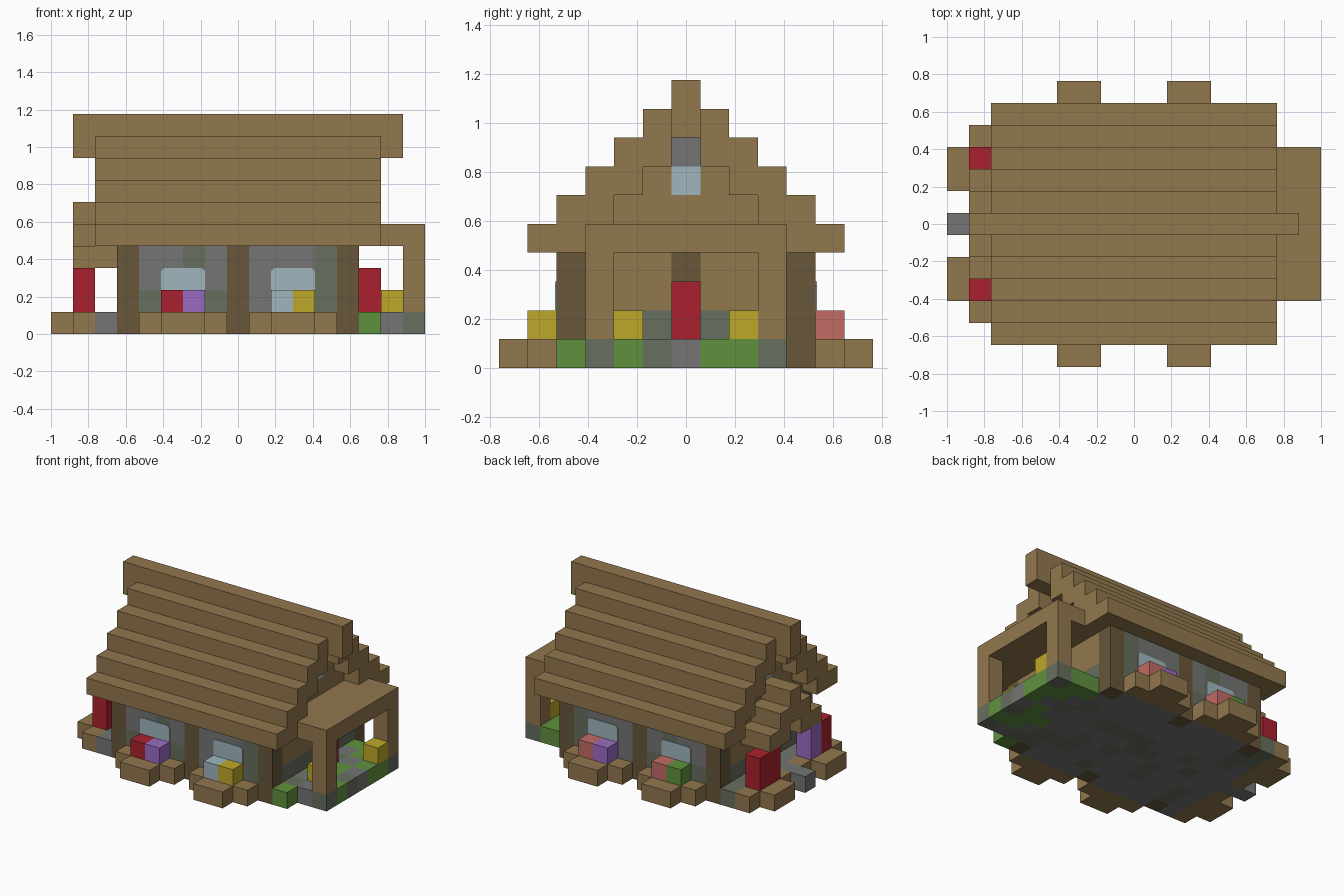
import bpy, bmesh, random
from mathutils import Vector

random.seed(4)
if "Cube" in bpy.data.objects:
    bpy.data.objects.remove(bpy.data.objects["Cube"])

U = 2 / 17  # one building block


def linear(c):
    c /= 255
    return c / 12.92 if c <= 0.04045 else ((c + 0.055) / 1.055) ** 2.4


def material(name, r, g, b):
    m = bpy.data.materials.new(name)
    col = (linear(r), linear(g), linear(b), 1)
    m.use_nodes = True
    m.diffuse_color = col
    m.node_tree.nodes["Principled BSDF"].inputs["Base Color"].default_value = col
    return m


MATS = {n: material(n, *c) for n, c in {
    "planks": (146, 120, 78), "dark_log": (104, 86, 58), "stone": (115, 117, 115),
    "mossy_stone": (103, 110, 94), "grass": (96, 145, 63), "red": (170, 33, 46),
    "yellow": (190, 169, 42), "pale_blue": (160, 182, 189),
    "purple": (155, 108, 195), "pink": (194, 107, 100)}.items()}
ORDER = list(MATS)


def new_object(name, bm, mats):
    me = bpy.data.meshes.new(name)
    bm.to_mesh(me)
    bm.free()
    for m in mats:
        me.materials.append(MATS[m])
    ob = bpy.data.objects.new(name, me)
    bpy.context.collection.objects.link(ob)
    return ob


def box(name, mat, xs, ys, zs):
    """Box covering inclusive block ranges."""
    bm = bmesh.new()
    bmesh.ops.create_cube(bm, size=1)
    rng = ((xs[0] - .5, xs[1] + .5), (ys[0] - .5, ys[1] + .5), (zs[0], zs[1] + 1))
    for v in bm.verts:
        v.co = Vector([(a if c < 0 else b) * U for c, (a, b) in zip(v.co, rng)])
    return new_object(name, bm, [mat])


def blocks(name, cells):
    """Joined blocks {(x, y, z): colour} with only the outer faces."""
    bm = bmesh.new()
    used = sorted(set(cells.values()))
    for pos, mat in cells.items():
        centre = Vector(pos) + Vector((0, 0, .5))
        for axis in range(3):
            for s in (-1, 1):
                n = Vector([s if a == axis else 0 for a in range(3)])
                if tuple(int(p + d) for p, d in zip(pos, n)) in cells:
                    continue
                a = Vector([1 if k == (axis + 1) % 3 else 0 for k in range(3)])
                b = n.cross(a)
                f = bm.faces.new([bm.verts.new((centre + (n + a * p + b * q) / 2) * U)
                                  for p, q in ((-1, -1), (1, -1), (1, 1), (-1, 1))])
                f.material_index = used.index(mat)
    bmesh.ops.remove_doubles(bm, verts=bm.verts, dist=U / 100)
    return new_object(name, bm, used)


def one(name, mat, x, y, z, top=None):
    return box(name, mat, (x, x), (y, y), (z, top or z))


# Stone floor
floor = {(x, y, 0): random.choice(["stone", "stone", "mossy_stone"])
         for x in range(-4, 5) for y in range(-3, 4)}
for x in (-5, 5):
    floor.update({(x, y, 0): random.choice(["stone", "mossy_stone"]) for y in range(-3, 4)})
for y in (-4, 4):
    floor.update({(x, y, 0): "stone" for x in range(-4, 5) if x})
blocks("stone_floor", floor)

# Side yard under the pergola
edge = dict(zip(range(-3, 4), ["mossy_stone", "grass", "mossy_stone", "stone",
                               "grass", "grass", "mossy_stone"]))
yard = {(x, y, 0): c if x == 8 else random.choice(["grass", "grass", "stone", "mossy_stone"])
        for x in (6, 7, 8) for y, c in edge.items()}
yard[6, -4, 0] = "grass"
yard[7, -3, 0] = "stone"
blocks("yard_ground", yard)

# Entrance ground and step
entrance = {(-6, y, 0): "stone" if y < 3 else "mossy_stone" for y in range(-4, 5)}
entrance.update({(-7, 0, 0): "stone", (-8, 0, 0): "stone"})
blocks("entrance_path", entrance)

# Corner and middle posts
for x in (-5, 0, 5):
    for y in (-4, 4):
        one("wall_post", "dark_log", x, y, 0, 3)
for x in (-5, 5):
    one("end_post", "dark_log", x, 0, 1, 3)

# Long stone walls
MOSSY = {(-4, 1), (-2, 3), (-1, 1), (4, 1), (4, 2), (4, 3)}
for side, y in (("front", -4), ("back", 4)):
    blocks(side + "_wall", {(x, y, z): "mossy_stone" if (x, z) in MOSSY else "stone"
                            for x in range(-4, 5) if x for z in (1, 2, 3)})

# End walls with a mossy base course
for side, x in (("right", -5), ("left", 5)):
    cells = {(x, y, z): "mossy_stone" if z == 1 else "planks"
             for y in range(-3, 4) if y for z in (1, 2, 3)}
    blocks(side + "_end_wall", cells)
    gable = {(x, y, z): "planks" for z in range(4, 8) for y in range(z - 7, 8 - z)}
    gable[x, 0, 6] = "pale_blue"
    gable[x, 0, 7] = "stone"
    blocks(side + "_gable", gable)


# Windows with clipped top corners
def window(x, side):
    bm = bmesh.new()
    y = side * 4.5 * U
    c = 0.15
    pts = [(-1, 2), (1, 2), (1, 3 - c), (1 - c, 3), (c - 1, 3), (-1, 3 - c)]
    face = bm.faces.new([bm.verts.new(((x + px) * U, y, pz * U)) for px, pz in pts])
    ext = bmesh.ops.extrude_face_region(bm, geom=[face])["geom"]
    for v in ext:
        if isinstance(v, bmesh.types.BMVert):
            v.co.y += side * 0.006
    bmesh.ops.recalc_face_normals(bm, faces=bm.faces)
    new_object("window", bm, ["pale_blue"])


for x in (-2.5, 2.5):
    for side in (-1, 1):
        window(x, side)

# Stepped roof
for s in (-1, 1):
    for y in range(1, 6):
        box("roof_step", "planks", (-6, 6), (s * y, s * y), (max(4, 8 - y), 9 - y))
box("roof_ridge", "planks", (-7, 7), (0, 0), (8, 9))

# Planter boxes along the long walls
for s in (-1, 1):
    for x in (-4, 1):
        cells = {(x + d, s * 5, 0): "planks" for d in range(4)}
        cells.update({(x + d, s * 6, 0): "planks" for d in (1, 2)})
        blocks("planter", cells)

# Planter boxes beside the entrance
for s in (-1, 1):
    cells = {(-7, s * y, 0): "planks" for y in range(1, 5)}
    cells.update({(-8, s * y, 0): "planks" for y in (2, 3)})
    blocks("entrance_planter", cells)

# Flowers
for mat, x, y in (("red", -3, -5), ("purple", -2, -5), ("pale_blue", 2, -5),
                  ("yellow", 3, -5), ("pink", 3, 5), ("purple", 2, 5),
                  ("pink", -2, 5), ("grass", -3, 5), ("yellow", 7, -2), ("yellow", 8, 2)):
    one("flower", mat, x, y, 1)

# Tall flowers at both ends
for mat, x, y in (("red", 6, 0), ("red", -7, -3), ("red", -7, 3),
                  ("purple", -7, -2), ("red", -7, 2)):
    one("tall_flower", mat, x, y, 1, 2)

# Stepped entrance canopy
for y in range(-2, 3):
    box("canopy_step", "planks", (-7, -6), (y, y), (max(3, 4 - abs(y)), 5 - abs(y)))

# Pergola
box("pergola_beam", "planks", (7, 8), (-3, 3), (4, 4))
for y in (-3, 3):
    one("pergola_post", "planks", 8, y, 1, 3)
box("pergola_rafter", "planks", (6, 6), (-3, 3), (4, 4))
